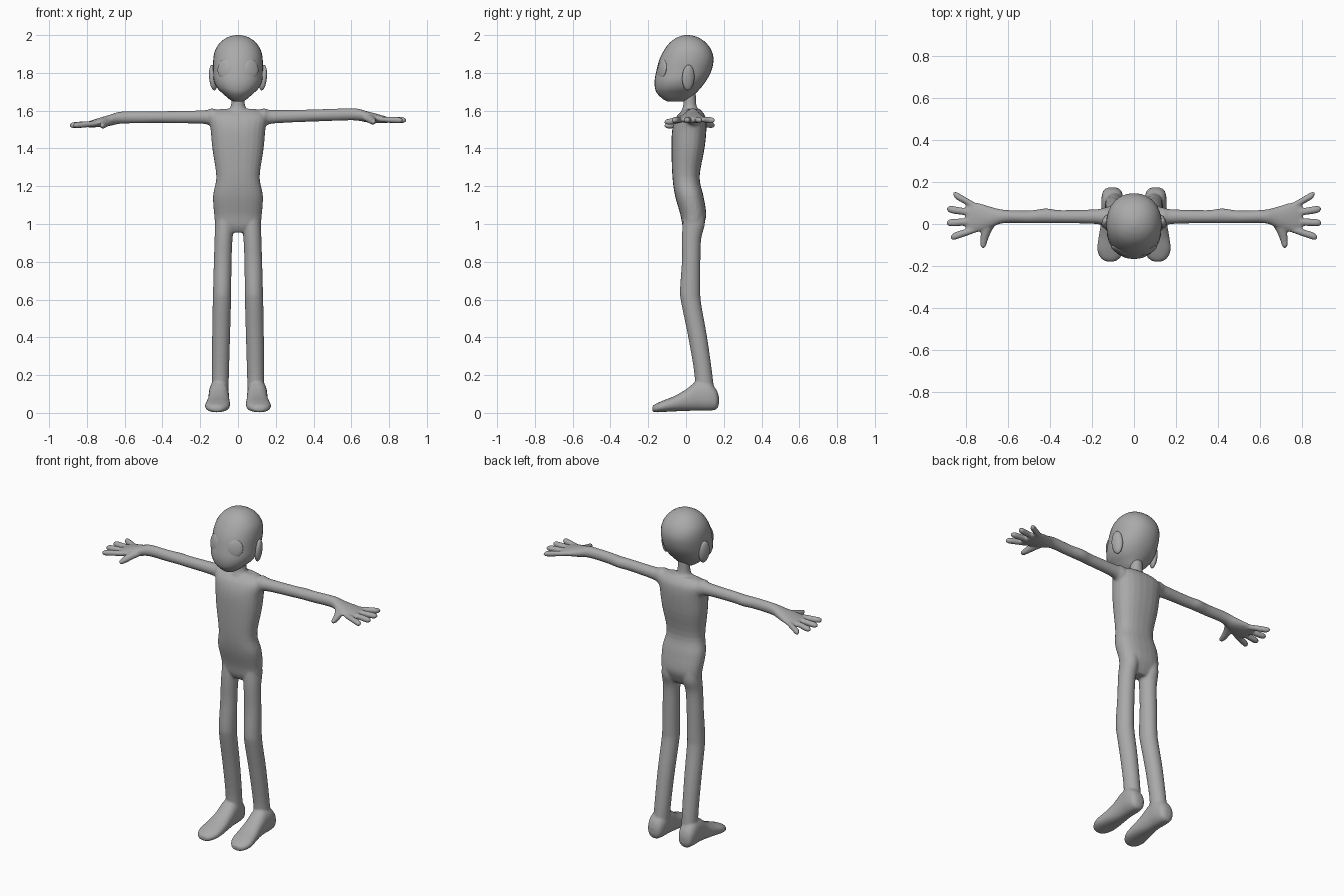
import bpy, bmesh, math
from mathutils import Vector, Matrix

skin = bpy.data.materials.new("grey_skin")
skin.diffuse_color = (0.4, 0.4, 0.4, 1)


def spline(a, b, c, d, t):
    """Catmull-Rom blend between b and c."""
    return 0.5 * (2 * b + (c - a) * t + (2 * a - 5 * b + 4 * c - d) * t * t
                  + (3 * b - a - 3 * c + d) * t ** 3)


def loft(bm, axis, rings, power=2.0, segs=24, steps=4):
    """Closed tube; ring = (position on axis, low u, high u, low v, high v)."""
    dense, n = [], len(rings)
    for i in range(n - 1):
        quad = [rings[max(0, min(n - 1, i + k))] for k in (-1, 0, 1, 2)]
        dense += [[spline(*v, s / steps) for v in zip(*quad)] for s in range(steps)]
    dense.append(rings[-1])
    loops = []
    for p, u0, u1, v0, v1 in dense:
        loop = []
        for k in range(segs):
            a = 2 * math.pi * k / segs
            c, s = math.cos(a), math.sin(a)
            u = (u0 + u1) / 2 + (u1 - u0) / 2 * math.copysign(abs(c) ** (2 / power), c)
            v = (v0 + v1) / 2 + (v1 - v0) / 2 * math.copysign(abs(s) ** (2 / power), s)
            co = {"x": (p, u, v), "y": (u, p, v), "z": (u, v, p)}[axis]
            loop.append(bm.verts.new(co))
        loops.append(loop)
    for a, b in zip(loops, loops[1:]):
        for k in range(segs):
            j = (k + 1) % segs
            bm.faces.new((a[k], a[j], b[j], b[k]))
    bm.faces.new(loops[0])
    bm.faces.new(loops[-1])
    return [v for loop in loops for v in loop]


def finish(bm, name):
    bmesh.ops.recalc_face_normals(bm, faces=bm.faces)
    for f in bm.faces:
        f.smooth = True
    me = bpy.data.meshes.new(name)
    bm.to_mesh(me)
    bm.free()
    me.materials.append(skin)
    ob = bpy.data.objects.new(name, me)
    bpy.context.collection.objects.link(ob)
    return ob


def ellipsoid(name, centre, radii, turn=(0, 0, 0)):
    bm = bmesh.new()
    bmesh.ops.create_uvsphere(bm, u_segments=24, v_segments=14, radius=1)
    ob = finish(bm, name)
    ob.location, ob.scale, ob.rotation_euler = centre, radii, turn
    return ob


body = bmesh.new()

# torso and neck
loft(body, "z", [
    (0.955, -0.06, 0.06, 0.0, 0.07), (0.99, -0.115, 0.115, -0.018, 0.09),
    (1.05, -0.126, 0.126, -0.03, 0.107), (1.15, -0.132, 0.132, -0.058, 0.092),
    (1.25, -0.115, 0.115, -0.072, 0.072), (1.40, -0.136, 0.136, -0.077, 0.098),
    (1.50, -0.145, 0.145, -0.073, 0.108), (1.56, -0.155, 0.155, -0.055, 0.105),
    (1.59, -0.14, 0.14, -0.03, 0.09), (1.61, -0.09, 0.09, 0.0, 0.07)], 2.4)
loft(body, "z", [
    (1.56, -0.08, 0.08, -0.04, 0.09), (1.60, -0.055, 0.055, -0.025, 0.07),
    (1.63, -0.037, 0.037, -0.015, 0.055), (1.70, -0.035, 0.035, -0.015, 0.052)])

for side in (-1, 1):
    part = []
    # leg
    part += loft(body, "z", [
        (1.08, 0.02, 0.115, -0.01, 0.095), (1.0, 0.02, 0.122, -0.018, 0.1),
        (0.92, 0.029, 0.124, -0.022, 0.08), (0.80, 0.034, 0.128, -0.022, 0.076),
        (0.65, 0.036, 0.132, -0.032, 0.076), (0.58, 0.037, 0.134, -0.025, 0.08),
        (0.40, 0.042, 0.137, 0.012, 0.112), (0.20, 0.048, 0.138, 0.045, 0.14),
        (0.10, 0.05, 0.14, 0.045, 0.15)])
    # foot
    part += loft(body, "y", [
        (0.174, 0.085, 0.12, 0.045, 0.085), (0.16, 0.062, 0.145, 0.018, 0.125),
        (0.12, 0.05, 0.155, 0.012, 0.165), (0.06, 0.048, 0.155, 0.012, 0.168),
        (0.0, 0.046, 0.158, 0.01, 0.125), (-0.06, 0.042, 0.168, 0.008, 0.09),
        (-0.12, 0.045, 0.175, 0.005, 0.066), (-0.16, 0.065, 0.16, 0.003, 0.048),
        (-0.178, 0.09, 0.135, 0.008, 0.035)], 2.3)
    # arm running into the palm
    arm = loft(body, "x", [
        (0.09, -0.03, 0.085, 1.49, 1.60), (0.14, -0.015, 0.078, 1.512, 1.612),
        (0.18, 0.0, 0.07, 1.53, 1.602), (0.35, 0.004, 0.066, 1.533, 1.598),
        (0.42, 0.004, 0.074, 1.533, 1.597), (0.50, 0.004, 0.064, 1.533, 1.597),
        (0.62, 0.004, 0.068, 1.531, 1.595), (0.68, -0.018, 0.082, 1.519, 1.578),
        (0.74, -0.038, 0.1, 1.513, 1.56), (0.785, -0.042, 0.104, 1.511, 1.545),
        (0.80, -0.03, 0.09, 1.515, 1.538)])
    # four fingers
    for y0, x1, y1 in ((0.082, 0.86, 0.143), (0.05, 0.89, 0.072),
                       (0.012, 0.892, 0.005), (-0.024, 0.872, -0.064)):
        rings = []
        for t, r in ((0, 0.016), (0.5, 0.018), (0.85, 0.018), (0.96, 0.012), (1, 0.005)):
            y, z = y0 + (y1 - y0) * t, 1.532 - 0.01 * t
            rings.append((0.75 + (x1 - 0.75) * t, y - r, y + r, z - r * 0.9, z + r * 0.9))
        arm += loft(body, "x", rings, segs=14)
    # thumb
    arm += loft(body, "y", [
        (0.0, 0.655, 0.715, 1.525, 1.565), (-0.04, 0.68, 0.728, 1.512, 1.552),
        (-0.08, 0.696, 0.732, 1.505, 1.539), (-0.105, 0.704, 0.73, 1.507, 1.533),
        (-0.114, 0.712, 0.724, 1.514, 1.526)], segs=14)
    # one arm is raised slightly higher than the other
    if side > 0:
        for v in arm:
            v.co.z += 0.037 * max(0, v.co.x - 0.15)
    for v in part + arm:
        v.co.x *= side

# fuse limbs and torso into one smooth skin
ob = finish(body, "body")
fuse = ob.modifiers.new("fuse", "REMESH")
fuse.mode, fuse.voxel_size, fuse.use_smooth_shade = "VOXEL", 0.006, True
relax = ob.modifiers.new("relax", "SMOOTH")
relax.factor, relax.iterations = 0.5, 5

# head
head = bmesh.new()
loft(head, "z", [
    (1.648, -0.022, 0.022, -0.095, -0.02), (1.66, -0.045, 0.045, -0.12, 0.02),
    (1.69, -0.08, 0.08, -0.152, 0.05), (1.72, -0.11, 0.11, -0.164, 0.078),
    (1.76, -0.128, 0.128, -0.166, 0.108), (1.81, -0.131, 0.131, -0.157, 0.134),
    (1.87, -0.131, 0.131, -0.141, 0.146), (1.92, -0.121, 0.121, -0.116, 0.134),
    (1.96, -0.095, 0.095, -0.086, 0.105), (1.985, -0.062, 0.062, -0.052, 0.07),
    (1.997, -0.028, 0.028, -0.02, 0.035), (2.0, -0.004, 0.004, 0.0, 0.01)], 2.15, 32)
finish(head, "head")

# ears and eyes
for side, label in ((-1, "left"), (1, "right")):
    ellipsoid(label + "_ear", (0.131 * side, 0.012, 1.775), (0.02, 0.034, 0.068),
              (0, 0.1 * side, 0.35 * side))
    ellipsoid(label + "_eye", (0.07 * side, -0.126, 1.82), (0.043, 0.014, 0.052),
              (-0.15, 0, 0.5 * side))
